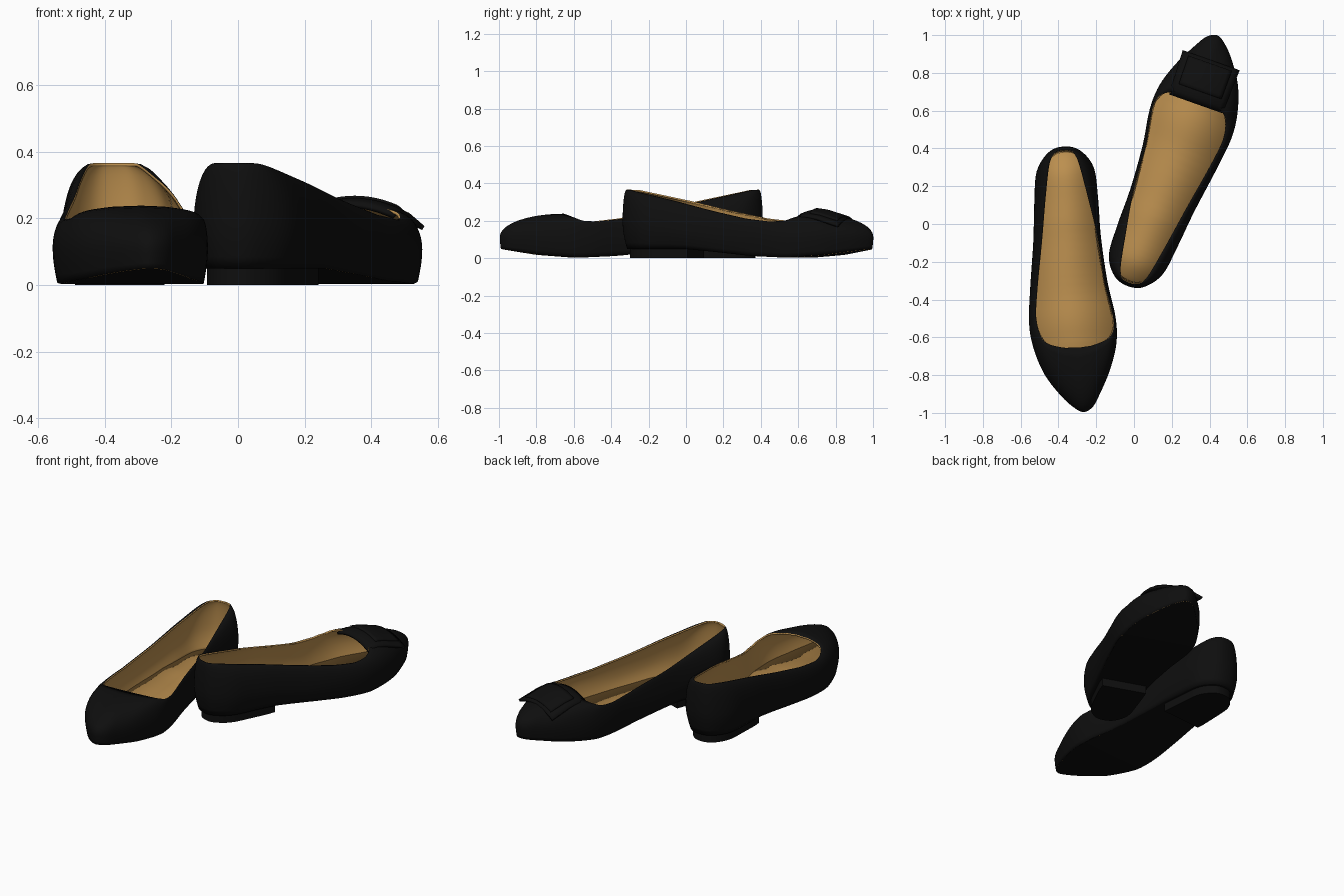
import bpy, bmesh, math
from mathutils import Vector, Matrix

if "Cube" in bpy.data.objects:
    bpy.data.objects.remove(bpy.data.objects["Cube"])


def material(name, rgb):
    m = bpy.data.materials.new(name)
    m.diffuse_color = (*rgb, 1)
    m.use_nodes = True
    m.node_tree.nodes["Principled BSDF"].inputs["Base Color"].default_value = m.diffuse_color
    return m


BLACK = material("black leather", (0.0045, 0.0045, 0.0045))
TAN = material("tan lining", (0.50, 0.275, 0.078))

# Plan rows, heel to toe: outline s, left, right; rim s, left, right
ROWS = [
    (0, 0, 0, .02, 0, 0),
    (.025, .085, .08, .03, .045, .045),
    (.12, .152, .15, .08, .072, .078),
    (.28, .163, .175, .25, .105, .112),
    (.49, .162, .197, .48, .143, .15),
    (.73, .178, .232, .72, .16, .192),
    (.92, .206, .253, .88, .187, .213),
    (1.06, .20, .238, .97, .193, .203),
    (1.2, .154, .19, 1.03, .16, .17),
    (1.32, .092, .11, 1.06, .08, .09),
    (1.385, .05, .047, 1.065, .035, .035),
    (1.41, 0, 0, 1.068, 0, 0),
]
# Heights along the length
RIM_Z = [(0, .367), (.06, .365), (.12, .352), (.34, .305), (.55, .255),
         (.76, .212), (.9, .196), (.98, .2), (1.03, .22), (1.068, .238)]
SOLE_Z = [(0, .05), (.4, .05), (.6, .032), (.8, .012), (1.0, .003), (1.2, .018), (1.41, .05)]
WIDE_Z = [(0, .19), (.3, .16), (.6, .115), (1.1, .105), (1.41, .115)]
INSET = [(0, .024), (.3, .026), (.6, .015), (1.2, .012), (1.41, .006)]
BOW_Z = [(1.0, .23), (1.04, .25), (1.085, .262), (1.15, .253), (1.28, .214)]
SUB = 5


def lookup(table, s):
    for (a, va), (b, vb) in zip(table, table[1:]):
        if s <= b:
            t = max(0, (s - a) / (b - a))
            return va + (vb - va) * t
    return table[-1][1]


def closed_spline(pts):
    """Catmull-Rom curve through a closed list of points."""
    out, n = [], len(pts)
    for i in range(n):
        p0, p1, p2, p3 = (pts[(i + k) % n] for k in (-1, 0, 1, 2))
        for j in range(SUB):
            t = j / SUB
            out.append(0.5 * (2 * p1 + (p2 - p0) * t + (2 * p0 - 5 * p1 + 4 * p2 - p3) * t * t
                              + (3 * p1 - p0 - 3 * p2 + p3) * t ** 3))
    return out


def plan(k):
    right = [Vector((r[k + 2], r[k])) for r in ROWS]
    left = [Vector((-r[k + 1], r[k])) for r in ROWS[1:-1]]
    return closed_spline(right + left[::-1])


OUTLINE, RIM = plan(0), plan(3)
N = len(OUTLINE)


def inset(fn):
    ring = []
    for i, p in enumerate(OUTLINE):
        t = (OUTLINE[(i + 1) % N] - OUTLINE[i - 1]).normalized()
        ring.append(p + Vector((-t.y, t.x)) * fn(p.y))
    return ring


def make(name, verts, faces, mats, place, smooth=40):
    me = bpy.data.meshes.new(name)
    me.from_pydata(verts, [], faces)
    for m in mats:
        me.materials.append(m)
    ob = bpy.data.objects.new(name, me)
    bpy.context.collection.objects.link(ob)
    ob.matrix_world = place
    bpy.context.view_layer.objects.active = ob
    for o in bpy.context.selected_objects:
        o.select_set(False)
    ob.select_set(True)
    bpy.ops.object.shade_smooth_by_angle(angle=math.radians(smooth))
    return ob


def span_faces(flip=False):
    """Strips across a ring, from the right side to the left side."""
    faces = []
    for i in range(N // 2):
        f = [i, i + 1, N - i - 1, (N - i) % N]
        f = list(dict.fromkeys(f))
        if len(f) > 2:
            faces.append(f[::-1] if flip else f)
    return faces


def thicken(ob, thickness, offset=-1):
    mod = ob.modifiers.new("thickness", "SOLIDIFY")
    mod.thickness = thickness
    mod.offset = offset
    return mod


def shoe(side, place):
    # Upper: rings from the sole edge over the widest line to the rim
    sole = inset(lambda s: lookup(INSET, s))
    rings = []
    for k in range(5):
        t = k / 4
        rings.append([(*sole[i].lerp(OUTLINE[i], math.sin(t * math.pi / 2)),
                       lookup(SOLE_Z, p.y) * (1 - t) + lookup(WIDE_Z, p.y) * t)
                      for i, p in enumerate(OUTLINE)])
    for k in range(1, 11):
        a = k / 10 * math.pi / 2
        ring = []
        for p, q in zip(OUTLINE, RIM):
            z0, z1 = lookup(WIDE_Z, p.y), lookup(RIM_Z, q.y)
            ring.append((*p.lerp(q, 1 - math.cos(a)), z0 + (z1 - z0) * math.sin(a)))
        rings.append(ring)
    faces = [(j * N + i, j * N + (i + 1) % N, (j + 1) * N + (i + 1) % N, (j + 1) * N + i)
             for j in range(len(rings) - 1) for i in range(N)]
    upper = make(side + "_upper", [v for r in rings for v in r], faces, [BLACK, TAN], place, 60)
    mod = thicken(upper, .009)
    mod.material_offset = 1
    mod.material_offset_rim = 1

    # Sole and insole
    make(side + "_sole", [(*p, lookup(SOLE_Z, p.y)) for p in sole],
         span_faces(True), [BLACK], place)
    pad = inset(lambda s: lookup(INSET, s) + .006)
    insole = make(side + "_insole", [(*p, lookup(SOLE_Z, p.y) + .025) for p in pad],
                  span_faces(), [TAN], place)
    thicken(insole, .008)

    # Low heel block with a straight front edge
    edge = [p for p in inset(lambda s: .04) if p.y < .40]
    half = [p for p in edge if p.x >= 0]
    rest = [p for p in edge if p.x < 0]
    front = [Vector((half[-1].x, .41)), Vector((rest[0].x, .41))]
    loop = half + front + rest
    n = len(loop)
    verts = [(*p, 0) for p in loop] + [(*p, .056) for p in loop]
    faces = [(i, (i + 1) % n, (i + 1) % n + n, i + n) for i in range(n)]
    faces += [tuple(range(n))[::-1], tuple(range(n, 2 * n))]
    make(side + "_heel", verts, faces, [BLACK], place)


def bow_plate(name, s0, s1, half_back, half_front, lift, thickness, place):
    """A rectangle draped over the toe."""
    nx, ny, verts = 12, 8, []
    for j in range(ny + 1):
        t = j / ny
        s = s0 + (s1 - s0) * t
        half = half_back + (half_front - half_back) * t
        for i in range(nx + 1):
            d = half * (2 * i / nx - 1)
            verts.append((d + .014, s, lookup(BOW_Z, s) - 1.5 * d * d + lift))
    w = nx + 1
    faces = [(j * w + i, j * w + i + 1, (j + 1) * w + i + 1, (j + 1) * w + i)
             for j in range(ny) for i in range(nx)]
    thicken(make(name, verts, faces, [BLACK], place), thickness)


first = Matrix.Translation((-.375, .41, 0)) @ Matrix.Rotation(math.radians(184.47), 4, 'Z')
second = Matrix.Translation((-.03, -.33, 0)) @ Matrix.Rotation(math.radians(-19.5), 4, 'Z')
shoe("first_shoe", first)
shoe("second_shoe", second)
# Bow on the second shoe
bow_plate("bow_base", 1.03, 1.275, .15, .16, 0, .014, second)
bow_plate("bow_center", 1.10, 1.258, .12, .122, .008, .012, second)
